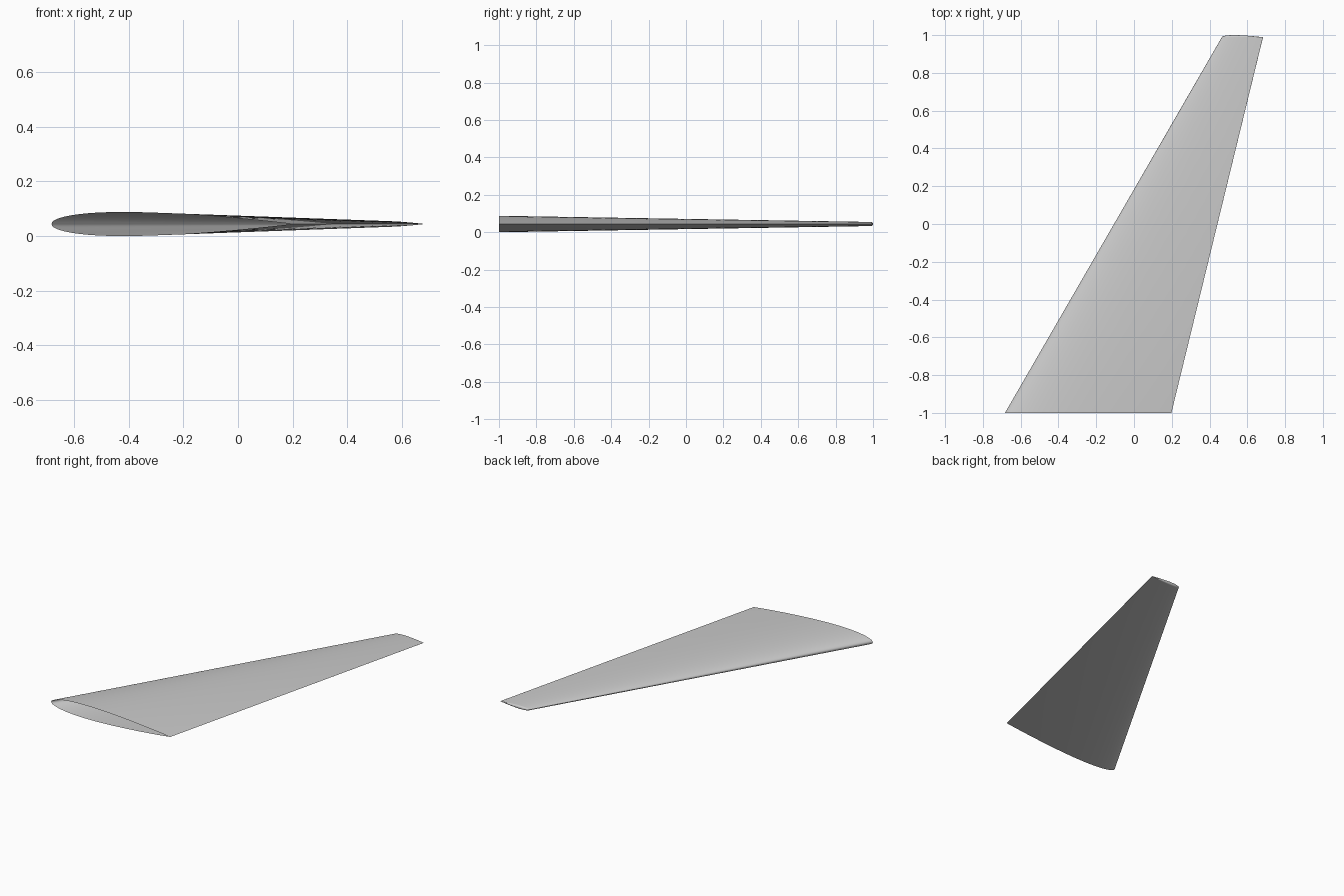
import bpy, bmesh, math

cube = bpy.data.objects.get("Cube")
if cube:
    bpy.data.objects.remove(cube, do_unlink=True)

MID_Z = 0.044
STEPS = 32          # chordwise points per side
CAP_STEPS = 5       # rings in the rounded tip
THICKNESS = 0.10


def half_thickness(u):
    """Symmetric aerofoil half thickness at chord fraction u."""
    poly = 0.2969 * math.sqrt(u) - 0.126 * u - 0.3516 * u**2 + 0.2843 * u**3 - 0.1036 * u**4
    return max(0.0, 5 * THICKNESS * poly)


def section(lead_x, chord, y, angle=0.0):
    """Ring of points from trailing edge, over the top, back along the bottom."""
    ring = []
    for i in range(2 * STEPS):
        a = math.pi * i / STEPS
        u = 0.5 + 0.5 * math.cos(a)
        h = half_thickness(u) * chord
        side = 1 if i <= STEPS else -1
        ring.append((lead_x + u * chord,
                     y + h * math.sin(angle),
                     MID_Z + side * h * math.cos(angle)))
    return ring


# Root, tip and the rounded cap beyond the tip; the root end is open
rings = [section(-0.683, 0.881, -1.0)]
for k in range(CAP_STEPS + 1):
    rings.append(section(0.465, 0.218, 0.989, math.pi / 2 * k / CAP_STEPS))

bm = bmesh.new()
loops = [[bm.verts.new(p) for p in ring] for ring in rings]
for near, far in zip(loops, loops[1:]):
    for i in range(len(near)):
        j = (i + 1) % len(near)
        bm.faces.new((near[i], near[j], far[j], far[i]))
bmesh.ops.remove_doubles(bm, verts=bm.verts, dist=0.00001)
bmesh.ops.recalc_face_normals(bm, faces=bm.faces)
# Outward normals: the highest face must point up
top = max(bm.faces, key=lambda f: f.calc_center_median().z)
if top.normal.z < 0:
    bmesh.ops.reverse_faces(bm, faces=bm.faces)

mesh = bpy.data.meshes.new("wing_panel")
bm.to_mesh(mesh)
bm.free()
wing = bpy.data.objects.new("wing_panel", mesh)
bpy.context.collection.objects.link(wing)

# Plain grey skin
grey = bpy.data.materials.new("light_grey")
grey.use_nodes = True
colour = (0.6, 0.6, 0.6, 1.0)
grey.diffuse_color = colour
grey.node_tree.nodes["Principled BSDF"].inputs["Base Color"].default_value = colour
mesh.materials.append(grey)

# Smooth skin with a crisp trailing edge
bpy.ops.object.select_all(action="DESELECT")
wing.select_set(True)
bpy.context.view_layer.objects.active = wing
bpy.ops.object.shade_smooth_by_angle(angle=math.radians(40))
